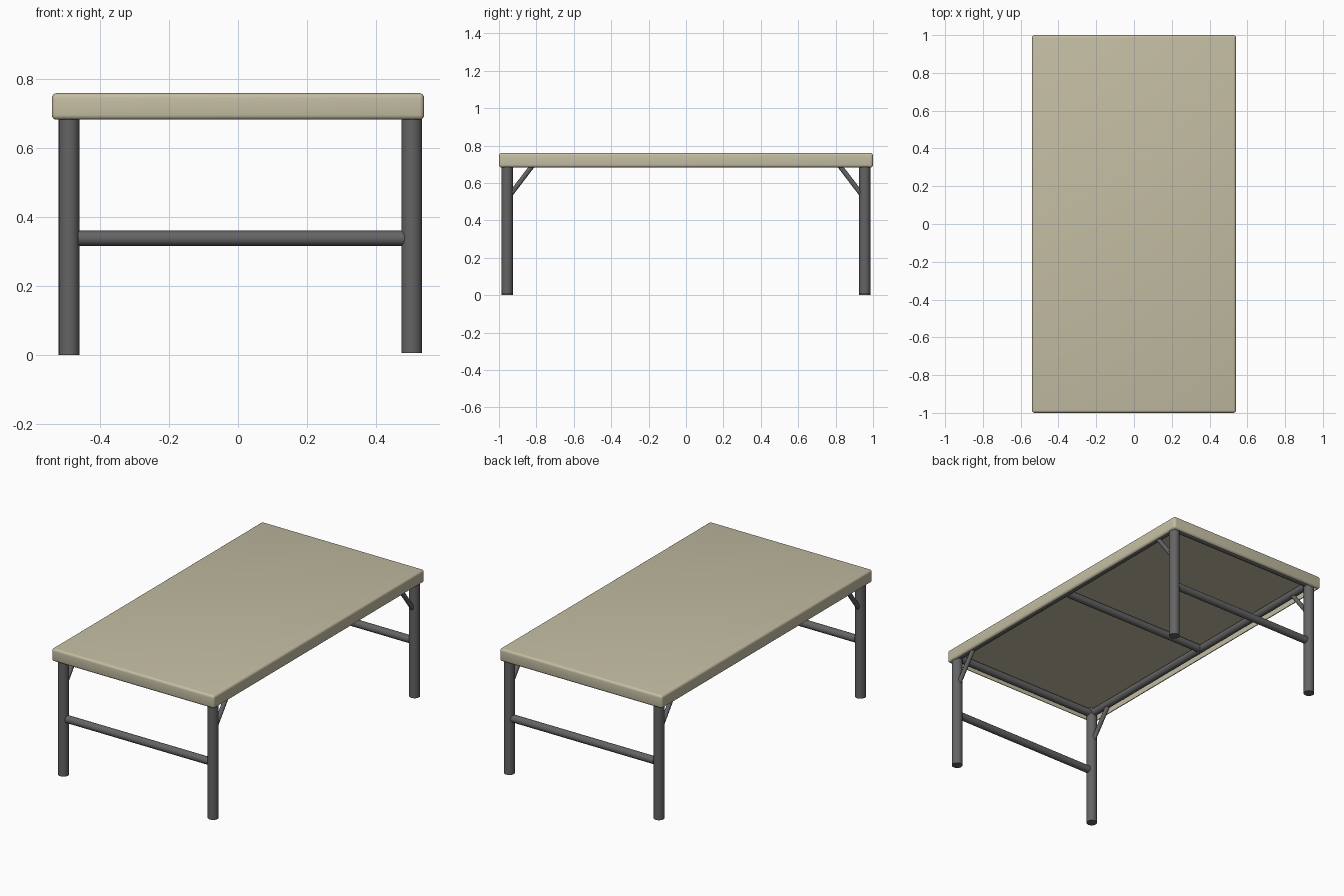
import bpy, bmesh
from mathutils import Vector

if "Cube" in bpy.data.objects:
    bpy.data.objects.remove(bpy.data.objects["Cube"], do_unlink=True)


def make_material(name, rgb):
    mat = bpy.data.materials.new(name)
    mat.use_nodes = True
    mat.diffuse_color = (*rgb, 1)
    mat.node_tree.nodes["Principled BSDF"].inputs["Base Color"].default_value = (*rgb, 1)
    return mat


BEIGE = make_material("beige laminate", (0.55, 0.51, 0.365))
GREY = make_material("dark grey steel", (0.127, 0.127, 0.127))


def smooth(obj):
    bpy.ops.object.select_all(action="DESELECT")
    obj.select_set(True)
    bpy.context.view_layer.objects.active = obj
    bpy.ops.object.shade_smooth_by_angle(angle=0.7)


def tube(name, start, end, radius):
    start, end = Vector(start), Vector(end)
    axis = end - start
    bpy.ops.mesh.primitive_cylinder_add(vertices=24, radius=radius, depth=axis.length,
                                        location=(start + end) / 2)
    obj = bpy.context.object
    obj.name = name
    obj.rotation_euler = axis.to_track_quat("Z", "Y").to_euler()
    obj.data.materials.append(GREY)
    smooth(obj)


# Table top: rounded slab with a hollow underside
TOP, RIM, PANEL = 0.76, 0.683, 0.735
bm = bmesh.new()
bmesh.ops.create_cube(bm, size=1)
bmesh.ops.scale(bm, vec=(1.08, 2, TOP - RIM), verts=bm.verts)
bmesh.ops.translate(bm, vec=(0, 0, (TOP + RIM) / 2), verts=bm.verts)
bmesh.ops.bevel(bm, geom=bm.edges[:], offset=0.014, segments=4, profile=0.5, affect="EDGES")
bottom = min(bm.faces, key=lambda f: (round(f.calc_center_median().z, 4), -f.calc_area()))
bmesh.ops.inset_region(bm, faces=[bottom], thickness=0.002)
bmesh.ops.translate(bm, vec=(0, 0, PANEL - RIM), verts=bottom.verts)
mesh = bpy.data.meshes.new("table_top")
bm.to_mesh(mesh)
bm.free()
table_top = bpy.data.objects.new("table_top", mesh)
bpy.context.collection.objects.link(table_top)
mesh.materials.append(BEIGE)
smooth(table_top)

# Legs with diagonal braces
LEFT, RIGHT, END = 0.504, -0.49, 0.956
RAIL_Z, RAIL_R = 0.712, 0.022
for side, x, foot in (("left", LEFT, 0.006), ("right", RIGHT, 0)):
    for end, s in (("front", -1), ("back", 1)):
        tube(f"{end}_{side}_leg", (x, s * END, foot), (x, s * END, PANEL), 0.03)
        tube(f"{end}_{side}_brace", (x, s * 0.945, 0.53), (x, s * 0.806, RAIL_Z), 0.013)
    tube(f"{side}_rail", (x, -END, RAIL_Z), (x, END, RAIL_Z), RAIL_R)

# Crossbars between the legs and rails under the panel
for end, s in (("front", -1), ("back", 1)):
    tube(f"{end}_crossbar", (RIGHT + 0.026, s * END, 0.339), (LEFT - 0.021, s * END, 0.339), RAIL_R)
    tube(f"{end}_rail", (RIGHT, s * END, RAIL_Z), (LEFT, s * END, RAIL_Z), RAIL_R)
tube("middle_rail", (RIGHT, 0, RAIL_Z), (LEFT, 0, RAIL_Z), RAIL_R)
